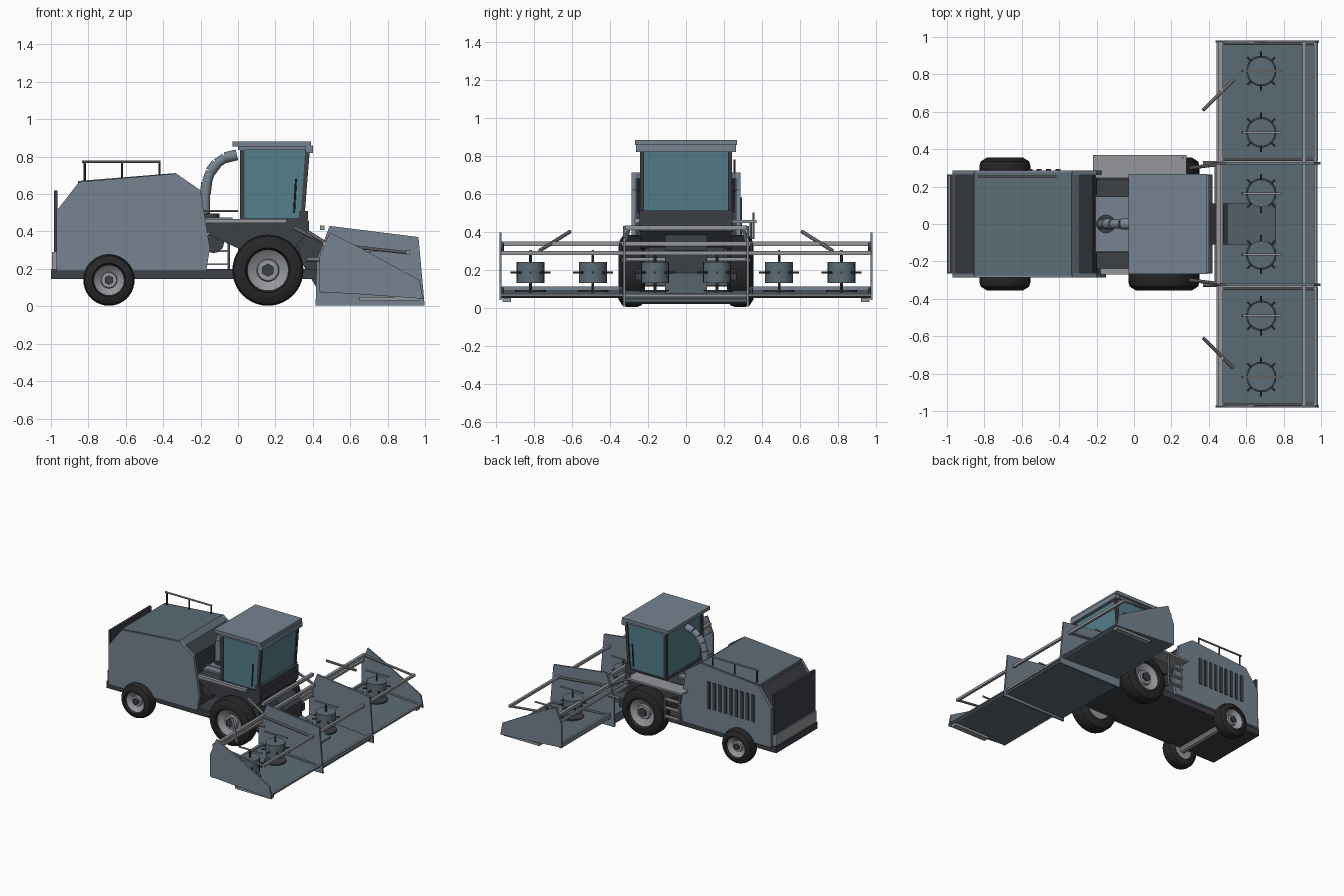
import bpy, bmesh, math
from mathutils import Vector

if "Cube" in bpy.data.objects:
    bpy.data.objects.remove(bpy.data.objects["Cube"])


def mat(name, r, g, b):
    m = bpy.data.materials.new(name)
    m.diffuse_color = (r, g, b, 1)
    m.use_nodes = True
    m.node_tree.nodes["Principled BSDF"].inputs["Base Color"].default_value = m.diffuse_color
    return m


BODY = mat("slate_paint", 0.18, 0.23, 0.28)
DARK = mat("dark_frame", 0.045, 0.05, 0.06)
GLASS = mat("tinted_glass", 0.09, 0.21, 0.26)
TYRE = mat("rubber", 0.02, 0.02, 0.022)
METAL = mat("bare_metal", 0.3, 0.31, 0.33)
FLOOR = mat("header_steel", 0.11, 0.15, 0.18)


def finish(name, bm, m, smooth=False):
    bmesh.ops.recalc_face_normals(bm, faces=bm.faces)
    me = bpy.data.meshes.new(name)
    bm.to_mesh(me)
    bm.free()
    ob = bpy.data.objects.new(name, me)
    bpy.context.collection.objects.link(ob)
    me.materials.append(m)
    if smooth:
        bpy.ops.object.select_all(action='DESELECT')
        ob.select_set(True)
        bpy.context.view_layer.objects.active = ob
        bpy.ops.object.shade_smooth_by_angle(angle=math.radians(35))
    return ob


def prism(name, pts, y0, y1, m):
    """Side-view (x, z) profile extruded across y."""
    bm = bmesh.new()
    f = bm.faces.new([bm.verts.new((x, y0, z)) for x, z in pts])
    r = bmesh.ops.extrude_face_region(bm, geom=[f])
    bmesh.ops.translate(bm, vec=(0, y1 - y0, 0),
                        verts=[v for v in r['geom'] if isinstance(v, bmesh.types.BMVert)])
    return finish(name, bm, m)


def box(name, x0, x1, y0, y1, z0, z1, m):
    return prism(name, [(x0, z0), (x1, z0), (x1, z1), (x0, z1)], y0, y1, m)


def rod(name, p, q, r, m, segs=10):
    p, q = Vector(p), Vector(q)
    d = q - p
    bm = bmesh.new()
    bmesh.ops.create_cone(bm, cap_ends=True, segments=segs, radius1=r, radius2=r, depth=d.length)
    bm.transform(d.to_track_quat('Z', 'Y').to_matrix().to_4x4())
    bmesh.ops.translate(bm, verts=bm.verts, vec=(p + q) / 2)
    return finish(name, bm, m, True)


def lathe_y(name, prof, x, z, m, segs=40):
    """(y, radius) profile spun about a y-axis through x, z."""
    bm = bmesh.new()
    vs = [bm.verts.new((x, y, z + r)) for y, r in prof]
    es = [bm.edges.new(e) for e in zip(vs, vs[1:])]
    bmesh.ops.spin(bm, geom=vs + es, cent=(x, 0, z), axis=(0, 1, 0),
                   angle=math.tau, steps=segs)
    bmesh.ops.remove_doubles(bm, verts=bm.verts, dist=1e-5)
    return finish(name, bm, m, True)


# wheels and axles
for tag, x, R, rim, y0, y1 in (("front", 0.16, 0.19, 0.11, 0.215, 0.355),
                               ("rear", -0.69, 0.137, 0.08, 0.235, 0.355)):
    for s, side in ((1, "left"), (-1, "right")):
        n = f"{tag}_{side}_"
        b = 0.02
        lathe_y(n + "tyre", [(s * y, r) for y, r in (
            (y0 + .02, rim), (y0, rim + .01), (y0, R - .04), (y0 + b, R - .008), (y0 + 2.2 * b, R),
            (y1 - 2.2 * b, R), (y1 - b, R - .008), (y1, R - .04), (y1, rim + .01), (y1 - .02, rim),
            (y0 + .02, rim))], x, R + .003, TYRE)
        lathe_y(n + "rim", [(s * y, r) for y, r in (
            (y0 + .02, 0), (y0 + .02, rim), (y1 - .018, rim), (y1 - .03, rim * .85),
            (y1 - .045, rim * .55), (y1 - .03, rim * .5), (y1 - .03, 0))], x, R + .003, METAL, 32)
        rod(n + "hub", (x, s * (y1 - .04), R + .003), (x, s * (y1 - .015), R + .003), rim * .32, DARK, 6)
    rod(tag + "_axle", (x, -y0 - .03, R + .003), (x, y0 + .03, R + .003), 0.03, METAL)

# chassis and middle frame
box("chassis", -1.0, 0.42, -.265, .265, .145, .2, DARK)
prism("cab_support", [(-.2, .46), (-.2, .42), (-.13, .37), (0, .31), (.3, .31), (.38, .4), (.38, .46)],
      -.24, .24, DARK)
box("gearbox", 0, .33, -.2, .2, .19, .32, DARK)
rod("drive_drum", (-.13, -.2, .34), (-.13, .2, .34), .055, DARK, 20)

# rear body with side panels
side = [(-.97, .19), (-.97, .51), (-.85, .665), (-.33, .71), (-.2, .62), (-.15, .31), (-.17, .19)]
core = [(-.96, .19), (-.96, .5), (-.85, .65), (-.33, .69), (-.22, .61), (-.19, .31), (-.19, .19)]
prism("rear_body_core", core, -.265, .265, DARK)
prism("rear_body_roof", [(-.855, .645), (-.855, .67), (-.335, .712), (-.29, .68), (-.33, .68)],
      -.275, .275, FLOOR)
for s in (1, -1):
    prism("body_side_panel", side, s * .262, s * .287, BODY)
    prism("rear_corner_post", [(-.985, .29), (-.965, .29), (-.965, .62), (-.985, .62)],
          s * .25, s * .265, DARK)
box("rear_grille", -.985, -.965, -.25, .25, .29, .62, DARK)
box("rear_bumper", -.995, -.96, -.262, .262, .19, .29, METAL)

# cooling slots on the back side
for i in range(9):
    x = -.82 + i * .05
    prism("cooling_slot", [(x, .36), (x + .026, .36), (x + .026, .58), (x, .58)], .285, .294, DARK)

# roof railing
for x in (-.82, -.62, -.42):
    rod("roof_rail_post", (x, .255, .66), (x, .255, .773), .006, DARK, 8)
rod("roof_rail", (-.835, .255, .773), (-.415, .255, .773), .007, METAL, 8)

# spout behind the cab, built from short pipe sections
box("spout_platform", -.21, -.03, -.155, .155, .46, .475, BODY)
for s in (1, -1):
    rod("spout_guard", (-.2, s * .15, .51), (0, s * .15, .51), .005, METAL, 8)
path = [(-.175, .46), (-.175, .6)]
path += [(.0 - .17 * math.cos(a), .63 + .18 * math.sin(a)) for a in
         (math.radians(d) for d in (10, 30, 48, 66, 88))]
for i, (a, b) in enumerate(zip(path, path[1:])):
    rod("spout_section", (a[0], 0, a[1]), (b[0], 0, b[1]), .029 if i % 2 else .026, BODY, 14)
rod("spout_collar", (-.15, 0, .47), (-.15, 0, .495), .05, DARK, 16)

# cab
prism("cab_base", [(0, .4), (.37, .4), (.375, .51), (.33, .51), (.33, .47), (.01, .47)], -.245, .245, DARK)
prism("cab_glass", [(.025, .47), (.345, .47), (.375, .845), (.025, .845)], -.235, .235, GLASS)
for s in (1, -1):
    prism("cab_front_pillar", [(.335, .47), (.355, .47), (.385, .85), (.36, .85)], s * .222, s * .243, DARK)
    prism("cab_rear_pillar", [(.01, .45), (.035, .45), (.035, .85), (.01, .85)], s * .215, s * .243, DARK)
    rod("cab_hand_rail", (.3, s * .25, .5), (.31, s * .25, .68), .005, DARK, 8)
box("cab_roof", -.03, .39, -.268, .268, .855, .882, BODY)
prism("roof_underside", [(0, .835), (.38, .835), (.395, .855), (0, .855)], -.25, .25, BODY)
box("roof_visor", .36, .4, -.262, .262, .82, .86, BODY)

# walkway and ladder on the back side
box("walkway", -.22, .28, .245, .37, .445, .46, METAL)
box("walkway_edge", -.18, .26, -.27, -.24, .445, .468, METAL)
for x in (-.18, -.05):
    rod("ladder_rail", (x, .34, .2), (x, .34, .45), .007, METAL, 8)
for z in (.22, .29, .36):
    box("ladder_step", -.18, -.05, .325, .355, z, z + .01, METAL)
rod("walkway_post", (.26, .355, .36), (.26, .355, .5), .005, METAL, 8)

# feeder channel into the header
prism("feeder_house", [(.3, .3), (.3, .39), (.4, .38), (.5, .3), (.5, .1), (.42, .1)], -.11, .11, DARK)
prism("feeder_ramp", [(.48, .1), (.48, .19), (.76, .075), (.76, .06)], -.11, .11, FLOOR)

# header floors
prism("centre_floor", [(.43, .02), (.98, .03), (.98, .045), (.43, .09)], -.325, .325, FLOOR)
for s in (1, -1):
    prism("wing_floor", [(.45, .075), (.965, .05), (.985, .06), (.45, .095)], s * .335, s * .975, FLOOR)
    box("wing_back_lip", .445, .465, s * .335, s * .975, .07, .11, BODY)
    # tall dividers and low outer plates
    prism("header_divider", [(.415, .005), (.998, .005), (.965, .37), (.49, .43), (.42, .25)],
          s * .318, s * .332, BODY)
    prism("header_end_plate", [(.435, .08), (.99, .04), (.97, .14), (.66, .31), (.49, .395), (.435, .26)],
          s * .97, s * .982, BODY)
    for y in (.345, .965):
        rod("reel_arm", (.455, s * y, .335), (.92, s * y, .285), .009, METAL)
        rod("floor_side_rail", (.46, s * y, .1), (.97, s * y, .065), .007, METAL)
    rod("lift_cylinder", (.37, s * .325, .25), (.47, s * .325, .25), .013, METAL)
    rod("header_strut", (.3, s * .3, .42), (.46, s * .32, .34), .01, METAL)
    rod("crop_guide_arm", (.37, s * .61, .4), (.53, s * .77, .3), .01, METAL)
    box("skid_shoe", .65, .97, s * .92, s * .965, .03, .05, METAL)
# header cross bars
for n, x, z, w, h in (("front_reel_bar", .91, .288, .975, .01), ("rear_top_bar", .465, .335, .975, .012),
                      ("rear_middle_bar", .45, .285, .975, .008), ("centre_top_bar", .45, .42, .32, .012),
                      ("centre_lower_bar", .45, .255, .32, .009), ("cutter_bar", .97, .065, .975, .008)):
    box(n, x - h, x + h, -w, w, z - h, z + h, METAL)

# six gathering drums
for y in (-.818, -.49, -.163, .163, .49, .818):
    rod("drum", (.68, y, .13), (.68, y, .24), .074, FLOOR, 20)
    rod("drum_disc", (.68, y, .083), (.68, y, .093), .082, DARK, 20)
    rod("drum_shaft", (.68, y, .08), (.68, y, .3), .007, DARK, 8)
    box("drum_top_bar", .58, .79, y - .005, y + .005, .294, .304, METAL)
    for k in range(8):
        c, t = math.cos(k * math.pi / 4), math.sin(k * math.pi / 4)
        rod("drum_tooth", (.68 + .07 * c, y + .07 * t, .185), (.68 + .105 * c, y + .105 * t, .185),
            .006, DARK, 6)
